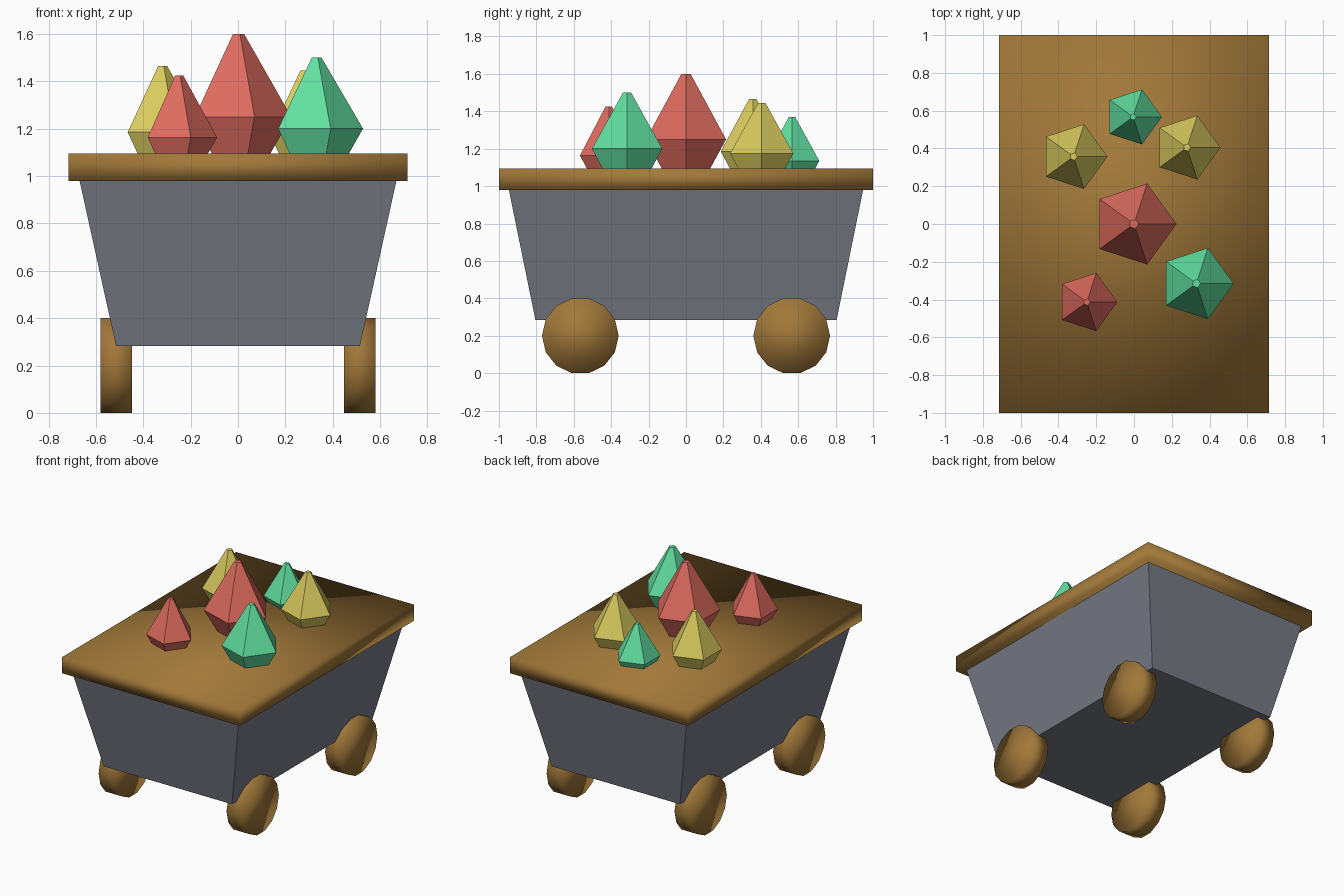
import bpy
import bmesh
from math import cos, sin, pi

cube = bpy.data.objects.get("Cube")
if cube:
    bpy.data.objects.remove(cube, do_unlink=True)


def material(name, rgb):
    mat = bpy.data.materials.new(name)
    mat.use_nodes = True
    mat.diffuse_color = (*rgb, 1)
    mat.node_tree.nodes["Principled BSDF"].inputs["Base Color"].default_value = (*rgb, 1)
    return mat


WOOD = material("brown wood", (0.36, 0.19, 0.042))
IRON = material("grey iron", (0.19, 0.2, 0.24))
RED = material("red crystal", (0.74, 0.15, 0.115))
GREEN = material("green crystal", (0.12, 0.75, 0.36))
YELLOW = material("yellow crystal", (0.7, 0.6, 0.115))


def loft(name, rings, mat, smooth=False):
    """Skin a stack of equal rings of points and cap both ends."""
    bm = bmesh.new()
    loops = [[bm.verts.new(p) for p in ring] for ring in rings]
    for a, b in zip(loops, loops[1:]):
        for i in range(len(a)):
            j = (i + 1) % len(a)
            bm.faces.new((a[i], a[j], b[j], b[i]))
    bm.faces.new(loops[0][::-1])
    bm.faces.new(loops[-1])
    bmesh.ops.recalc_face_normals(bm, faces=bm.faces)
    for face in bm.faces:
        face.smooth = smooth
    mesh = bpy.data.meshes.new(name)
    bm.to_mesh(mesh)
    bm.free()
    mesh.materials.append(mat)
    obj = bpy.data.objects.new(name, mesh)
    bpy.context.collection.objects.link(obj)
    return obj


def rectangle(hx, hy, z):
    return [(-hx, -hy, z), (hx, -hy, z), (hx, hy, z), (-hx, hy, z)]


def polygon(x, y, z, radius, sides):
    return [(x + radius * cos(2 * pi * i / sides), y + radius * sin(2 * pi * i / sides), z)
            for i in range(sides)]


# Tapered tub and the softly shaded wooden top
loft("tub", [rectangle(0.515, 0.805, 0.283), rectangle(0.67, 0.948, 0.985)], IRON)
loft("top_board", [rectangle(0.715, 1, 0.98), rectangle(0.715, 1, 1.095)], WOOD, smooth=True)

# Four wheels
for side, sx in (("left", 1), ("right", -1)):
    for end, sy in (("front", -1), ("back", 1)):
        rings = [[(sx * x, p, q) for p, q, _ in polygon(sy * 0.565, 0.2, 0, 0.205, 14)]
                 for x in (0.447, 0.58)]
        loft(f"{end}_{side}_wheel", rings, WOOD, smooth=True)

# Five-sided crystals: x, y, widest radius, widest height, tip height
crystals = [
    ("large_red_crystal", RED, 0, 0, 0.225, 1.25, 1.6),
    ("small_red_crystal", RED, -0.25, -0.413, 0.162, 1.163, 1.425),
    ("large_green_crystal", GREEN, 0.33, -0.315, 0.198, 1.2, 1.5),
    ("small_green_crystal", GREEN, -0.005, 0.567, 0.153, 1.135, 1.37),
    ("right_yellow_crystal", YELLOW, -0.32, 0.357, 0.18, 1.185, 1.465),
    ("left_yellow_crystal", YELLOW, 0.28, 0.405, 0.178, 1.175, 1.445),
]
for name, mat, x, y, r, mid, tip in crystals:
    base = 1.07
    loft(name, [polygon(x, y, base, r - 0.57 * (mid - base), 5),
                polygon(x, y, mid, r, 5),
                polygon(x, y, tip, 0.115 * r, 5)], mat)
